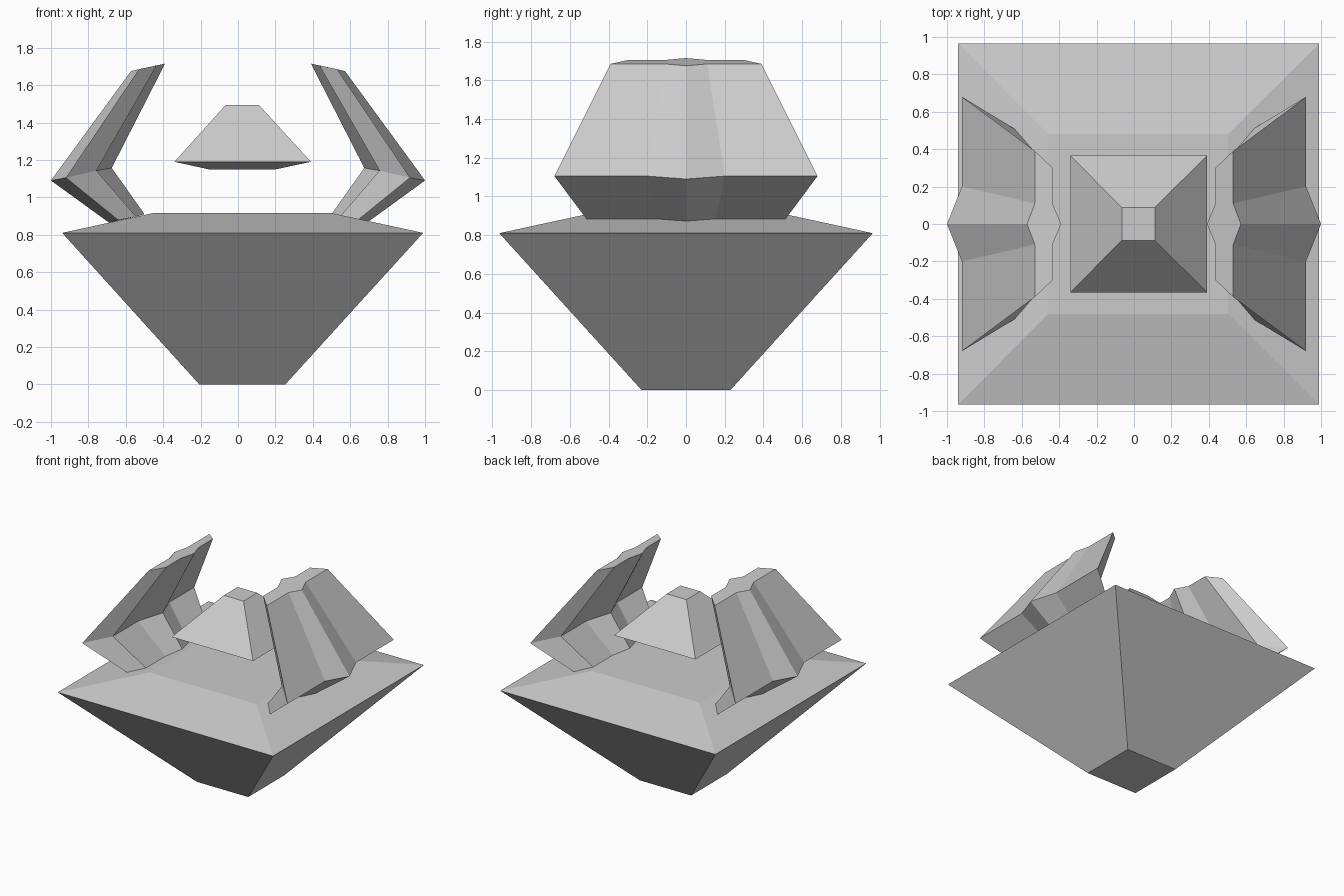
import bpy, bmesh

if "Cube" in bpy.data.objects:
    bpy.data.objects.remove(bpy.data.objects["Cube"])


def loft(name, rings, cap):
    """Join matching point rings; cap(n) lists the face indices closing each end."""
    bm = bmesh.new()
    loops = [[bm.verts.new(p) for p in ring] for ring in rings]
    n = len(rings[0])
    for a, b in zip(loops, loops[1:]):
        for i in range(n):
            j = (i + 1) % n
            bm.faces.new((a[i], a[j], b[j], b[i]))
    for loop in (loops[0], loops[-1]):
        for face in cap(n):
            bm.faces.new([loop[i] for i in face])
    bmesh.ops.recalc_face_normals(bm, faces=bm.faces)
    mesh = bpy.data.meshes.new(name)
    bm.to_mesh(mesh)
    bm.free()
    obj = bpy.data.objects.new(name, mesh)
    bpy.context.collection.objects.link(obj)
    return obj


def square(cx, half, z):
    return [(cx + sx * half, sy * half, z)
            for sx, sy in ((-1, -1), (1, -1), (1, 1), (-1, 1))]


def full_cap(n):
    return [range(n)]


def strip_cap(n):
    # pairs each outer point with the inner point opposite
    return [(k, k + 1, n - 2 - k, n - 1 - k) for k in range(n // 2 - 1)]


def wing_ring(outer, outer_mid, inner, inner_mid, y_out, y_in, y_ridge):
    """Cross-section with a ridge at y = 0; each point is (x, z)."""
    def side(edge, mid, ye):
        return [((mid if y == 0 else edge)[0], y, (mid if y == 0 else edge)[1])
                for y in (-ye, -y_ridge, 0, y_ridge, ye)]
    return side(outer, outer_mid, y_out) + side(inner, inner_mid, y_in)[::-1]


# Base block with sloping upper surface
loft("base", [square(0.023, 0.23, 0), square(0.025, 0.965, 0.81),
              square(0.023, 0.48, 0.915)], full_cap)

# Floating centre block
loft("floating_cap", [square(0.023, 0.18, 1.15), square(0.025, 0.365, 1.19),
                      square(0.023, 0.088, 1.495)], full_cap)

# Bent side wings
wing = loft("side_wings", [
    wing_ring((0.64, 0.878), (0.69, 0.865), (0.545, 0.897), (0.50, 0.91),
              0.51, 0.40, 0.15),
    wing_ring((0.92, 1.105), (1.0, 1.09), (0.757, 1.143), (0.675, 1.157),
              0.68, 0.52, 0.20),
    wing_ring((0.53, 1.685), (0.572, 1.675), (0.435, 1.705), (0.39, 1.715),
              0.39, 0.30, 0.11)], strip_cap)
wing.modifiers.new("mirror", 'MIRROR').use_clip = False
